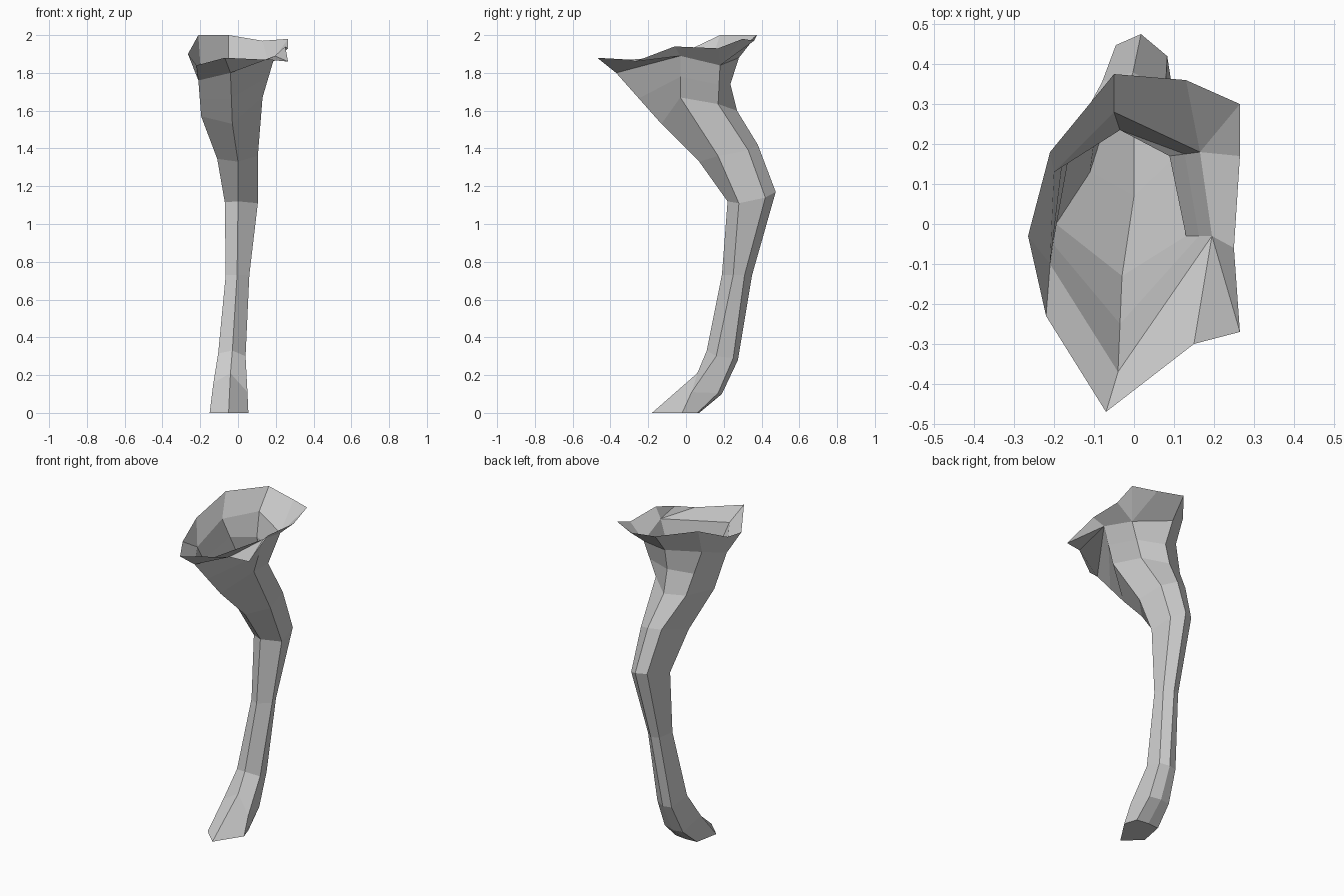
import bpy, bmesh
from mathutils import Vector as V

if "Cube" in bpy.data.objects:
    bpy.data.objects.remove(bpy.data.objects["Cube"])


def section(xl, xf, xr, yf, yrf, yrb, yb, zf, zrf, zb):
    """Six-sided leg section: front, right front, right back, back, left back, left front."""
    xm, w = (xl + xr) / 2, (xr - xl) / 2
    return [V((xf, yf, zf)), V((xr, yrf, zrf)), V((xm + w * .75, yrb, (zrf + zb) / 2)),
            V((xm, yb, zb)), V((xm - w * .72, (yrb + yb) / 2, zb)),
            V((xl, yf + .6 * (yrf - yf), (zf + zrf) / 2))]


# Flared open rim: x, y, z and the neck corner each point joins
rim = [(-.07, -.47, 1.88, 0), (.15, -.30, 1.87, 1), (.265, -.27, 1.86, 1), (.25, -.06, 1.94, 1),
       (.265, .17, 1.93, 2), (.265, .30, 1.98, 2), (.13, .36, 1.97, 2), (-.05, .375, 2.0, 3),
       (-.21, .18, 2.0, 4), (-.265, -.03, 1.9, 5), (-.22, -.23, 1.84, 5)]

# Neck under the rim
neck = [V(p) for p in ((-.04, -.37, 1.8), (.195, -.03, 1.89), (.165, .18, 1.84),
                       (-.05, .28, 1.88), (-.20, .13, 1.85), (-.21, -.10, 1.76))]

# Thigh, joint, shin and foot
leg = [section(*s) for s in (
    (-.20, -.03, .13, -.13, -.03, .17, .27, 1.53, 1.67, 1.60),
    (-.11, .00, .105, .07, .17, .33, .38, 1.33, 1.36, 1.42),
    (-.07, .00, .105, .22, .28, .42, .475, 1.12, 1.11, 1.17),
    (-.065, -.005, .06, .19, .25, .31, .35, .73, .73, .73),
    (-.105, -.03, .04, .11, .16, .25, .275, .33, .30, .28),
    (-.13, -.04, .05, .06, .03, .17, .19, .21, .11, .10),
    (-.15, -.05, .055, -.18, -.02, .06, .07, 0, 0, 0))]
leg[0][5] = V((-.195, 0, 1.57))

# Dent at the back between neck and thigh
dent = [a.lerp(b, .5) for a, b in zip(neck, leg[0])]
dent[3] = V((-.035, .235, 1.74))

bm = bmesh.new()
rings = [[bm.verts.new(p) for p in r] for r in [neck, dent] + leg]
top = [bm.verts.new(p[:3]) for p in rim]

# Rim faces
for i in range(len(rim)):
    j = (i + 1) % len(rim)
    a, b = rings[0][rim[i][3]], rings[0][rim[j][3]]
    bm.faces.new([top[j], top[i], a] if a == b else [top[j], top[i], a, b])

# Leg walls and closed sole
for up, low in zip(rings, rings[1:]):
    for i in range(6):
        j = (i + 1) % 6
        bm.faces.new((up[j], up[i], low[i], low[j]))
bm.faces.new(rings[-1][::-1])
bmesh.ops.recalc_face_normals(bm, faces=bm.faces)

mesh = bpy.data.meshes.new("animal_leg")
bm.to_mesh(mesh)
bm.free()
bpy.context.collection.objects.link(bpy.data.objects.new("animal_leg", mesh))
